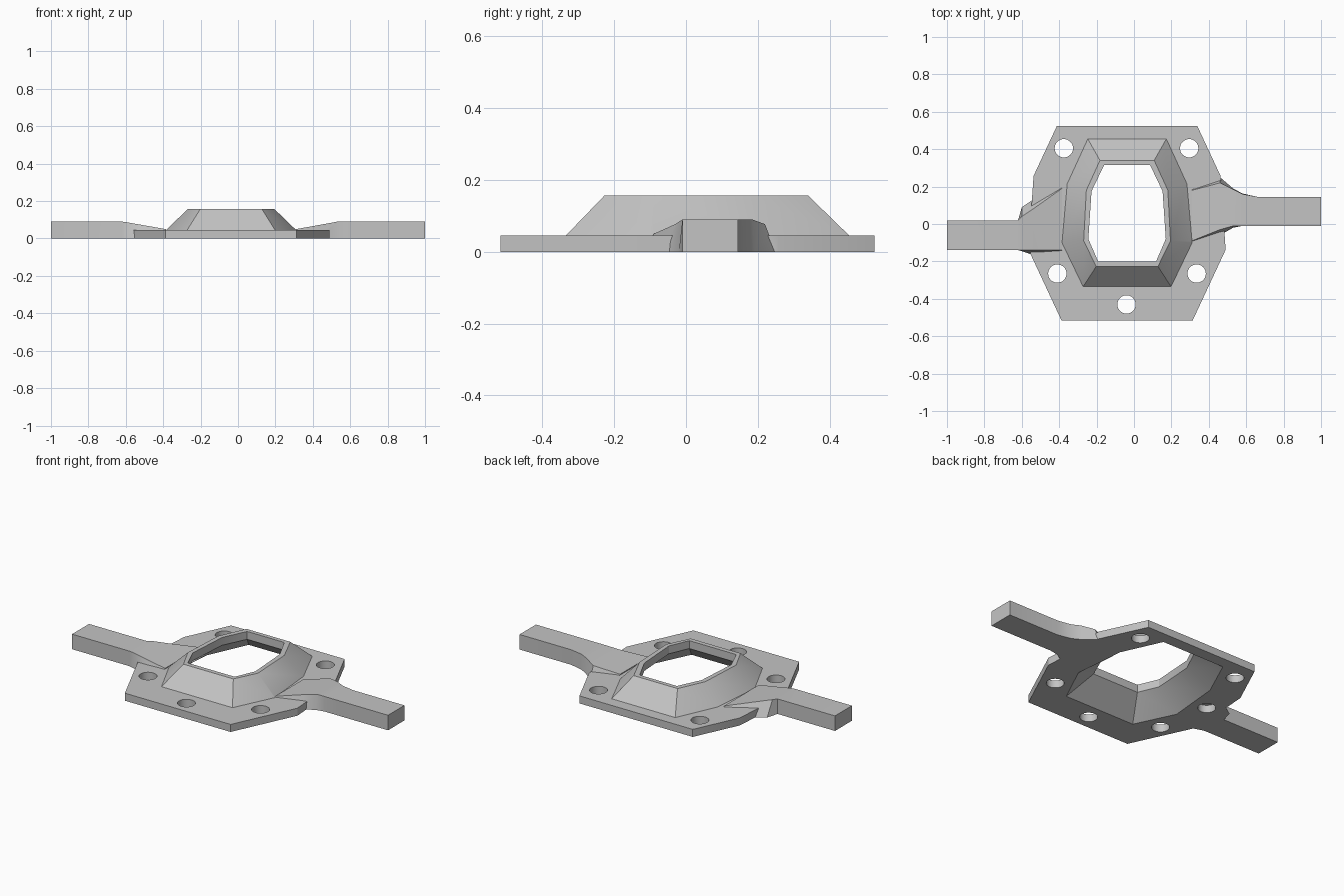
import bpy, bmesh, math

if "Cube" in bpy.data.objects:
    bpy.data.objects.remove(bpy.data.objects["Cube"], do_unlink=True)

grey = bpy.data.materials.new("plain_grey")
grey.use_nodes = True
colour = (0.55, 0.55, 0.55, 1)
grey.diffuse_color = colour
grey.node_tree.nodes["Principled BSDF"].inputs["Base Color"].default_value = colour

AXIS = -0.037   # symmetry line of the plate
PLATE = 0.045   # plate thickness
TOP = 0.157     # height of the collar rim


def loft(name, loops, ring=False):
    """Join equal loops of points; a ring closes on itself, otherwise ends are capped."""
    bm = bmesh.new()
    rows = [[bm.verts.new(p) for p in loop] for loop in loops]
    n = len(rows[0])
    pairs = list(zip(rows, rows[1:]))
    if ring:
        pairs.append((rows[-1], rows[0]))
    else:
        bm.faces.new(rows[0])
        bm.faces.new(rows[-1])
    for a, b in pairs:
        for i in range(n):
            j = (i + 1) % n
            bm.faces.new((a[i], a[j], b[j], b[i]))
    bmesh.ops.recalc_face_normals(bm, faces=bm.faces)
    mesh = bpy.data.meshes.new(name)
    bm.to_mesh(mesh)
    bm.free()
    mesh.materials.append(grey)
    obj = bpy.data.objects.new(name, mesh)
    bpy.context.collection.objects.link(obj)
    return obj


def octagon(half, z):
    """Mirror four (half width, y) corners about the plate axis."""
    right = [(AXIS + w, y, z) for w, y in half]
    left = [(AXIS - w, y, z) for w, y in reversed(half)]
    return right + left


def combine(target, other, operation):
    mod = target.modifiers.new(operation.lower(), "BOOLEAN")
    mod.operation = operation
    mod.solver = "EXACT"
    mod.object = other
    bpy.context.view_layer.objects.active = target
    bpy.ops.object.modifier_apply(modifier=mod.name)
    bpy.data.objects.remove(other, do_unlink=True)


def arm(name, stations):
    """Bar from sections: x, low and high y at the bottom, the same at the top, height."""
    return loft(name, [[(x, b0, 0), (x, b1, 0), (x, t1, z), (x, t0, z)]
                       for x, b0, b1, t0, t1, z in stations])


# Plate with a hollow sloped collar
outline = [(0.375, 0.525), (0.50, 0.257), (0.527, -0.138), (0.35, -0.517)]
foot = [(0.21, 0.455), (0.32, 0.215), (0.348, -0.10), (0.235, -0.335)]
rim = [(0.145, 0.34), (0.218, 0.18), (0.232, -0.09), (0.165, -0.227)]
mouth = [(0.123, 0.315), (0.19, 0.175), (0.207, -0.08), (0.155, -0.2)]
plate = loft("mounting_plate", [
    octagon(outline, 0), octagon(outline, PLATE), octagon(foot, PLATE),
    octagon(rim, TOP), octagon(mouth, TOP), octagon(mouth, 0.11),
    octagon(foot, 0)], ring=True)

# Arms that flare and sink into the plate
left_arm = arm("left_arm", [
    (1.0, -0.01, 0.145, -0.01, 0.145, 0.09),
    (0.66, -0.01, 0.145, -0.01, 0.145, 0.09),
    (0.58, -0.01, 0.163, -0.01, 0.16, 0.09),
    (0.53, -0.02, 0.19, -0.01, 0.185, 0.09),
    (0.46, -0.06, 0.25, -0.03, 0.22, 0.077),
    (0.31, -0.11, 0.23, -0.09, 0.18, 0.05)])
right_arm = arm("right_arm", [
    (-1.0, -0.14, 0.02, -0.14, 0.02, 0.09),
    (-0.62, -0.14, 0.02, -0.14, 0.02, 0.09),
    (-0.60, -0.145, 0.09, -0.14, 0.04, 0.088),
    (-0.54, -0.165, 0.13, -0.14, 0.08, 0.077),
    (-0.385, -0.16, 0.21, -0.14, 0.19, 0.05)])
combine(plate, left_arm, "UNION")
combine(plate, right_arm, "UNION")

# Bolt holes: five go through, one is blind under the right arm
holes = [(-0.375, 0.405, 0.1), (0.295, 0.405, 0.1), (-0.41, -0.265, 0.1),
         (0.335, -0.265, 0.1), (-0.04, -0.43, 0.1), (-0.467, 0.057, PLATE)]
for x, y, top in holes:
    circle = [(x + 0.049 * math.cos(math.tau * i / 32),
               y + 0.049 * math.sin(math.tau * i / 32)) for i in range(32)]
    cutter = loft("hole_cutter", [[(u, v, z) for u, v in circle] for z in (-0.05, top)])
    cutter.hide_render = True
    combine(plate, cutter, "DIFFERENCE")

# Smooth the flares and holes, keep the creases
bpy.ops.object.select_all(action="DESELECT")
plate.select_set(True)
bpy.context.view_layer.objects.active = plate
bpy.ops.object.shade_smooth_by_angle(angle=math.radians(25))
